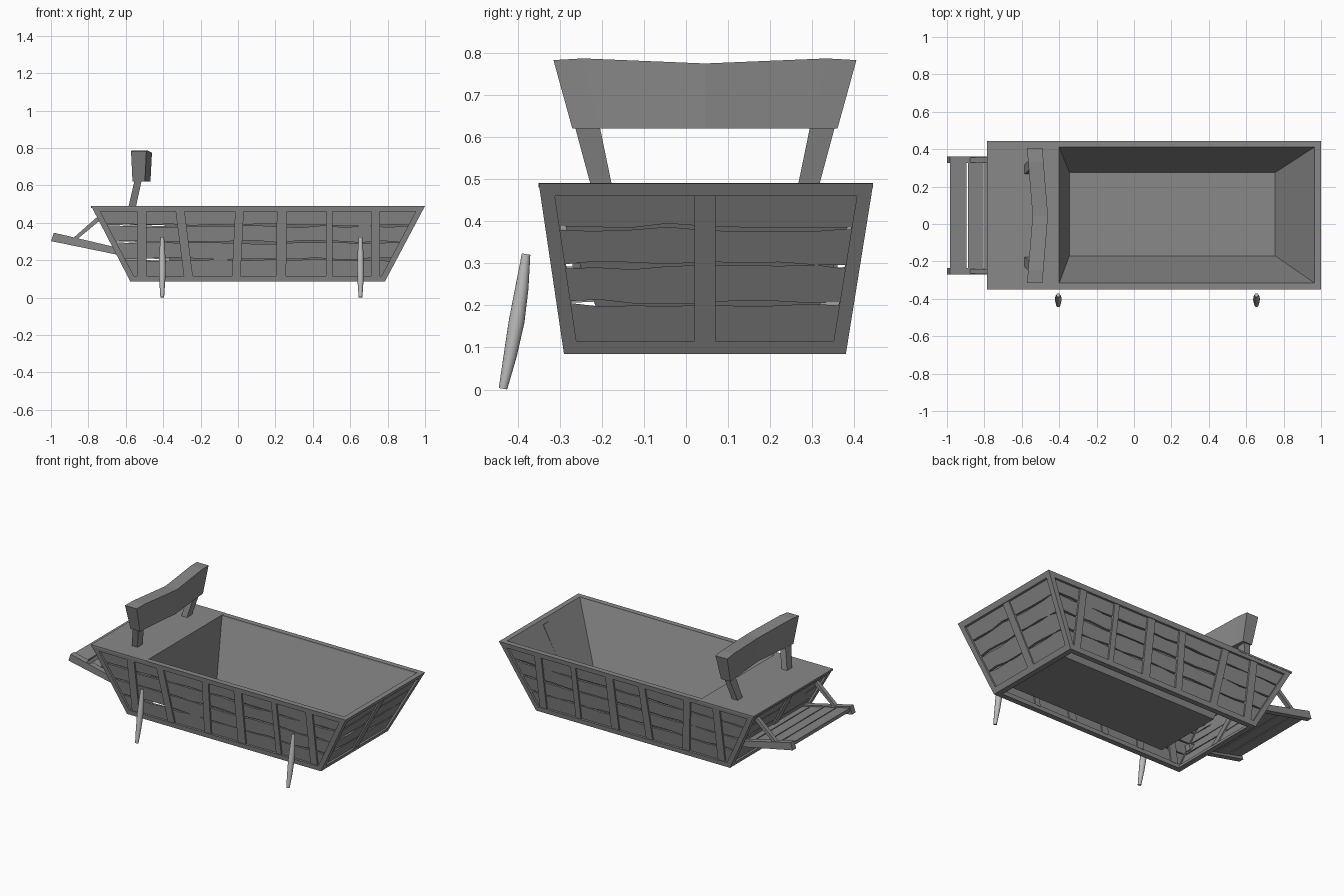
import bpy, bmesh, random
from mathutils import Vector

random.seed(4)
cube = bpy.data.objects.get("Cube")
if cube:
    bpy.data.objects.remove(cube)


def material(name, value):
    m = bpy.data.materials.new(name)
    m.use_nodes = True
    col = (value, value, value, 1)
    m.diffuse_color = col
    m.node_tree.nodes["Principled BSDF"].inputs["Base Color"].default_value = col
    return m


WOOD = material("grey wood", 0.25)
PALE = material("pale grey", 0.5)


def finish(name, bm, mat=WOOD):
    bmesh.ops.recalc_face_normals(bm, faces=bm.faces)
    me = bpy.data.meshes.new(name)
    bm.to_mesh(me)
    bm.free()
    me.materials.append(mat)
    ob = bpy.data.objects.new(name, me)
    bpy.context.scene.collection.objects.link(ob)
    return ob


def loft(bm, a, b):
    """Closed solid between two matching outlines."""
    va, vb = [bm.verts.new(p) for p in a], [bm.verts.new(p) for p in b]
    bm.faces.new(va)
    bm.faces.new(vb[::-1])
    for i in range(len(a)):
        j = (i + 1) % len(a)
        bm.faces.new((va[i], va[j], vb[j], vb[i]))


def box(bm, x0, x1, y0, y1, z0, z1):
    ring = [(x0, y0), (x1, y0), (x1, y1), (x0, y1)]
    loft(bm, [(x, y, z0) for x, y in ring], [(x, y, z1) for x, y in ring])


# Body limits at the bottom and at the rim: low x, high x, low y, high y
Z0, Z1 = 0.085, 0.49
LOW = (-0.575, 0.785, -0.29, 0.38)
TOP = (-0.785, 1.0, -0.35, 0.445)
CY = 0.045


def limit(i, z):
    return LOW[i] + (TOP[i] - LOW[i]) * (z - Z0) / (Z1 - Z0)


class Side:
    """One sloping side; outlines are given as (distance along, height)."""

    def __init__(self, name, index):
        self.name, self.index = name, index
        self.ends = (2, 3) if index < 2 else (0, 1)
        self.inward = 1 if index % 2 == 0 else -1

    def place(self, h, z, depth):
        d = limit(self.index, z) + self.inward * depth
        return Vector((d, h, z) if self.index < 2 else (h, d, z))

    def slab(self, bm, outline, d0, d1):
        loft(bm, [self.place(h, z, d0) for h, z in outline],
             [self.place(h, z, d1) for h, z in outline])

    def edge(self, z, end, inset=0):
        return limit(self.ends[end], z) + (inset if end == 0 else -inset)

    def frame(self):
        bm = bmesh.new()
        w = 0.03
        for lo, hi in ((Z0, Z0 + w), (Z1 - w, Z1)):
            self.slab(bm, [(self.edge(lo, 0), lo), (self.edge(lo, 1), lo),
                           (self.edge(hi, 1), hi), (self.edge(hi, 0), hi)], 0, 0.034)
        for e in (0, 1):
            self.slab(bm, [(self.edge(Z0, e), Z0), (self.edge(Z0, e, 0.034), Z0),
                           (self.edge(Z1, e, 0.034), Z1), (self.edge(Z1, e), Z1)], 0, 0.034)
        finish(self.name + "_frame", bm)

    def planks(self, steps):
        # four boards with uneven edges and narrow open gaps
        bm = bmesh.new()
        cuts = [0.1, 0.205, 0.295, 0.385, 0.475]
        for k in range(4):
            def row(z, gap, wavy):
                pts = []
                for i in range(steps + 1):
                    zz = z + gap + (random.uniform(-0.006, 0.006) if wavy else 0)
                    a, b = self.edge(zz, 0, 0.02), self.edge(zz, 1, 0.02)
                    pts.append((a + (b - a) * i / steps, zz))
                return pts
            lower = row(cuts[k], 0.004, k > 0)
            upper = row(cuts[k + 1], -0.004, k < 3)
            self.slab(bm, lower + upper[::-1], 0.014, 0.028)
        finish(self.name + "_planks", bm)

    def ribs(self, spans):
        bm = bmesh.new()
        lo, hi = Z0 + 0.025, Z1 - 0.025
        for bottom, top, w in spans:
            self.slab(bm, [(bottom - w, lo), (bottom + w, lo), (top + w, hi), (top - w, hi)],
                      0.004, 0.036)
        finish(self.name + "_ribs", bm)


long_ribs = [(-0.515, -0.515, 0.025), (-0.265, -0.31, 0.024), (-0.01, 0.008, 0.023),
             (0.23, 0.235, 0.027), (0.488, 0.488, 0.018), (0.735, 0.735, 0.024)]
for name, index in (("rear_end", 0), ("forward_end", 1), ("right_side", 2), ("left_side", 3)):
    side = Side(name, index)
    side.frame()
    side.planks(8 if index < 2 else 14)
    side.ribs([(CY, CY, 0.025)] if index < 2 else long_ribs)

# Tapered inner tub, open at the top
bm = bmesh.new()
rings = []
for x0, x1, y0, y1, z in ((-0.40, 0.966, -0.316, 0.412, 0.488), (-0.345, 0.755, -0.17, 0.275, 0.1)):
    rings.append([bm.verts.new(p) for p in ((x0, y0, z), (x1, y0, z), (x1, y1, z), (x0, y1, z))])
bm.faces.new(rings[1])
for i in range(4):
    j = (i + 1) % 4
    bm.faces.new((rings[0][i], rings[0][j], rings[1][j], rings[1][i]))
tub = finish("inner_tub", bm)
tub.data.flip_normals()
solid = tub.modifiers.new("thickness", 'SOLIDIFY')
solid.thickness = 0.01
solid.offset = -1

# Flat deck carrying the backrest
bm = bmesh.new()
box(bm, TOP[0], -0.4, TOP[2], TOP[3], 0.48, Z1 + 0.001)
finish("seat_deck", bm)

# Bent backrest board, wider at the top, with a dipped upper edge
bm = bmesh.new()
stations = [(-0.36, -0.315, 0.783, 0.0), (-0.29, -0.25, 0.787, 0.006), (0, 0, 0.775, 0.03),
            (0.29, 0.25, 0.787, 0.006), (0.36, 0.315, 0.783, 0.0)]
loops = []
for top_y, low_y, top_z, shift in stations:
    xb, xf = -0.572 + shift, -0.49 + shift
    loops.append([bm.verts.new(p) for p in (
        (xb + 0.008, CY + low_y, 0.62), (xf - 0.008, CY + low_y, 0.62),
        (xf, CY + top_y, top_z), (xb, CY + top_y, top_z))])
for a, b in zip(loops, loops[1:]):
    for i in range(4):
        j = (i + 1) % 4
        bm.faces.new((a[i], a[j], b[j], b[i]))
bm.faces.new(loops[0])
bm.faces.new(loops[-1][::-1])
finish("backrest_board", bm)

# Splayed backrest posts
bm = bmesh.new()
for s in (-1, 1):
    def post_ring(x0, x1, y0, y1, z):
        return [(x, CY + s * y, z) for x, y in ((x0, y0), (x1, y0), (x1, y1), (x0, y1))]
    loft(bm, post_ring(-0.587, -0.547, 0.22, 0.27, 0.48),
         post_ring(-0.55, -0.512, 0.253, 0.313, 0.64))
finish("backrest_posts", bm)


def beam(bm, y0, y1, outline):
    loft(bm, [(x, y0, z) for x, z in outline], [(x, y1, z) for x, z in outline])


# Sloping footboard: side beams, cross planks and diagonal braces
def rise(x):
    return 0.347 - (x + 0.985) * 0.235


bm = bmesh.new()
for s in (-1, 1):
    ys = sorted((CY + s * 0.28, CY + s * 0.315))
    beam(bm, *ys, [(-1.0, 0.302), (-0.985, rise(-0.985)), (-0.6, rise(-0.6)), (-0.61, 0.222)])
finish("footboard_beams", bm)

bm = bmesh.new()
for x0, x1 in ((-0.985, -0.895), (-0.888, -0.805), (-0.798, -0.71), (-0.703, -0.64)):
    beam(bm, CY - 0.285, CY + 0.285,
         [(x0, rise(x0) - 0.03), (x0, rise(x0) - 0.008), (x1, rise(x1) - 0.008), (x1, rise(x1) - 0.03)])
finish("footboard_planks", bm)

bm = bmesh.new()
for s in (-1, 1):
    ys = sorted((CY + s * 0.285, CY + s * 0.31))
    beam(bm, *ys, [(-0.885, 0.315), (-0.862, 0.31), (-0.715, 0.432), (-0.735, 0.447)])
finish("footboard_braces", bm)

# Leaning turned pegs beside the right side
for name, x in (("rear_peg", -0.405), ("forward_peg", 0.655)):
    bm = bmesh.new()
    rings = []
    for t, r in ((0, 0.010), (0.25, 0.0155), (0.5, 0.0185), (0.75, 0.0155), (1, 0.010)):
        centre = Vector((x, -0.435 + 0.055 * t + 0.02 * t * (1 - t), 0.002 + 0.32 * t))
        ring = bmesh.ops.create_circle(bm, segments=16, radius=r)["verts"]
        for v in ring:
            v.co = v.co + centre + Vector((0, 0, -0.17 * v.co.y))
        rings.append(ring)
    for a, b in zip(rings, rings[1:]):
        for i in range(16):
            j = (i + 1) % 16
            bm.faces.new((a[i], a[j], b[j], b[i]))
    bm.faces.new(rings[0])
    bm.faces.new(rings[-1])
    peg = finish(name, bm, PALE)
    bpy.ops.object.select_all(action='DESELECT')
    peg.select_set(True)
    bpy.context.view_layer.objects.active = peg
    bpy.ops.object.shade_smooth_by_angle()
